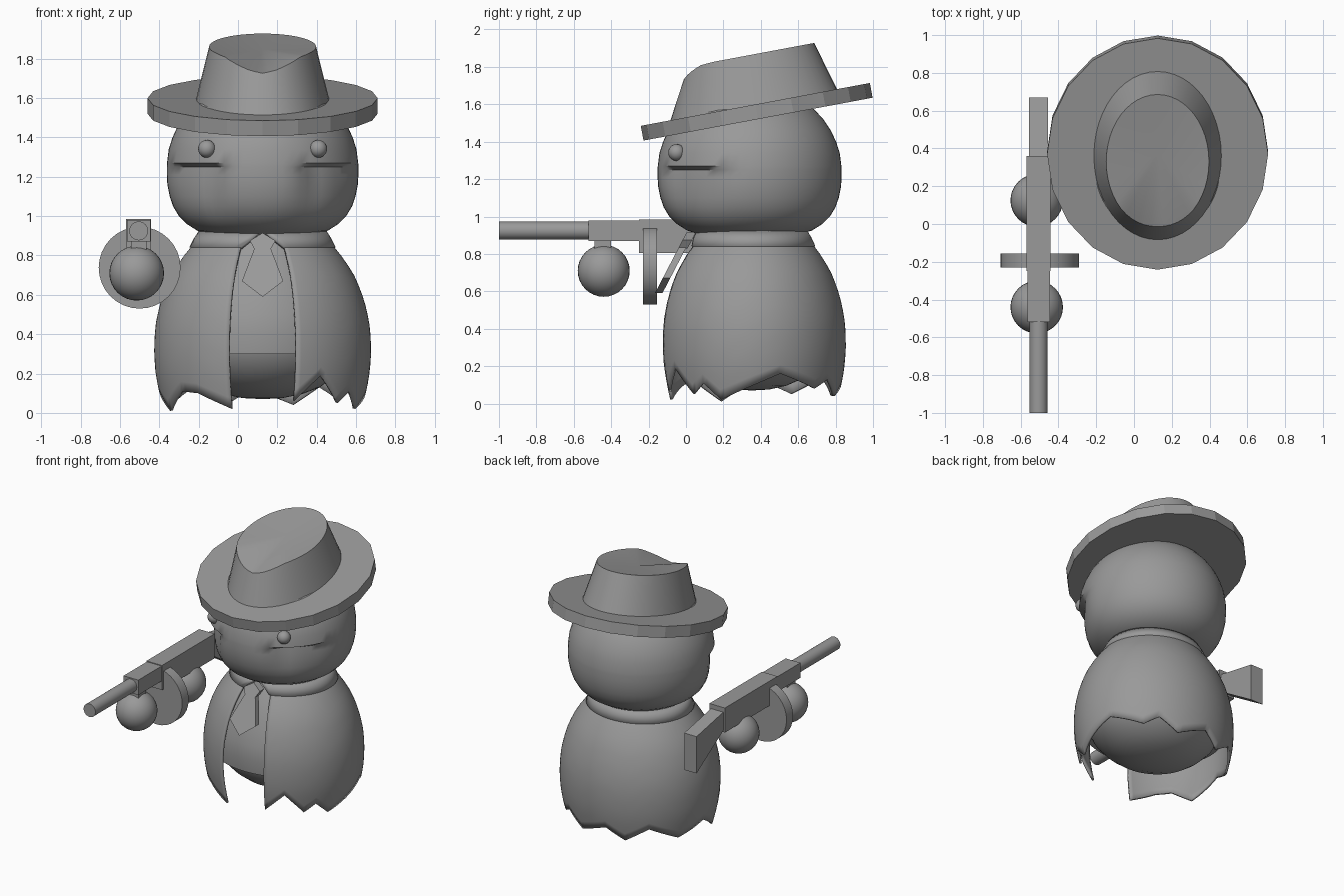
import bpy, bmesh, math
from mathutils import Vector, Matrix

if "Cube" in bpy.data.objects:
    bpy.data.objects.remove(bpy.data.objects["Cube"])

grey = bpy.data.materials.new("plain grey")
grey.diffuse_color = (0.32, 0.32, 0.32, 1)
grey.use_nodes = True
grey.node_tree.nodes["Principled BSDF"].inputs["Base Color"].default_value = grey.diffuse_color
CX, CY = 0.125, 0.353          # axis of the figure


def finish(name, bm, smooth=None):
    bmesh.ops.remove_doubles(bm, verts=bm.verts, dist=1e-5)
    bmesh.ops.recalc_face_normals(bm, faces=bm.faces)
    me = bpy.data.meshes.new(name)
    bm.to_mesh(me)
    bm.free()
    me.materials.append(grey)
    ob = bpy.data.objects.new(name, me)
    bpy.context.collection.objects.link(ob)
    if smooth:
        bpy.ops.object.select_all(action='DESELECT')
        ob.select_set(True)
        bpy.context.view_layer.objects.active = ob
        bpy.ops.object.shade_smooth_by_angle(angle=math.radians(smooth))
    return ob


def interp(pts, x):
    for (x0, y0), (x1, y1) in zip(pts, pts[1:]):
        if x <= x1:
            return y0 + (y1 - y0) * max(0, x - x0) / (x1 - x0)
    return pts[-1][1]


def around(a, r, z, ys=0.91, cy=CY):
    """Point at angle a (degrees from the front, positive to +x)."""
    a = math.radians(a)
    return (CX + r * math.sin(a), cy - r * ys * math.cos(a), z)


def grid(name, rows, angles, f, wrap=False, caps=False, smooth=40):
    bm = bmesh.new()
    vs = [[bm.verts.new(f(a, i)) for a in angles] for i in range(rows)]
    n = len(angles)
    for i in range(rows - 1):
        for j in range(n if wrap else n - 1):
            k = (j + 1) % n
            bm.faces.new((vs[i][j], vs[i][k], vs[i + 1][k], vs[i + 1][j]))
    if caps:
        bm.faces.new(vs[0])
        bm.faces.new(vs[-1])
    return finish(name, bm, smooth)


def solidify(ob, t, offset=-1):
    m = ob.modifiers.new("thickness", 'SOLIDIFY')
    m.thickness, m.offset = t, offset


def box(name, x, y, z):
    bm = bmesh.new()
    bmesh.ops.create_cube(bm, size=1)
    for v in bm.verts:
        v.co = [(lo + hi) / 2 + c * (hi - lo) for c, (lo, hi) in zip(v.co, (x, y, z))]
    return finish(name, bm)


def ball(name, c, r, seg=32):
    bm = bmesh.new()
    bmesh.ops.create_uvsphere(bm, u_segments=seg, v_segments=seg // 2, radius=r,
                              matrix=Matrix.Translation(c))
    return finish(name, bm, 60)


def rod_y(name, x, z, y0, y1, r, seg):
    bm = bmesh.new()
    bmesh.ops.create_cone(bm, cap_ends=True, segments=seg, radius1=r, radius2=r, depth=y1 - y0,
                          matrix=Matrix.Translation((x, (y0 + y1) / 2, z)) @ Matrix.Rotation(math.pi / 2, 4, 'X'))
    return finish(name, bm, 40)


full = [i * 7.5 for i in range(48)]

# Inner body and vest
body = [(0.07, 0.0), (0.075, 0.1), (0.095, 0.2), (0.13, 0.29), (0.18, 0.36), (0.24, 0.42),
        (0.32, 0.46), (0.42, 0.475), (0.55, 0.45), (0.7, 0.39), (0.82, 0.32), (0.95, 0.25)]
grid("body", len(body), full, lambda a, i: around(a, body[i][1], body[i][0]), wrap=True)
vest = [(0.3, 0.45), (0.3, 0.495), (0.4, 0.505), (0.5, 0.49), (0.6, 0.457), (0.7, 0.415), (0.8, 0.36), (0.88, 0.3)]
grid("vest", len(vest), full, lambda a, i: around(a, vest[i][1], vest[i][0]), wrap=True)

# Open cloak with a ragged hem
cloak = [(0.0, 0.5), (0.08, 0.52), (0.15, 0.535), (0.22, 0.546), (0.3, 0.551), (0.38, 0.55), (0.46, 0.542),
         (0.54, 0.525), (0.62, 0.5), (0.7, 0.465), (0.78, 0.415), (0.86, 0.35), (0.9, 0.31)]
hem = [(18, 0.06), (33, 0.19), (48, 0.05), (57, 0.11), (69, 0.02), (108, 0.16), (135, 0.08), (147, 0.13),
       (162, 0.04), (186, 0.12), (201, 0.04), (219, 0.14), (243, 0.05), (267, 0.13), (291, 0.01),
       (309, 0.11), (321, 0.10), (342, 0.02)]


def cloak_point(a, i):
    low = interp(hem, a)
    z = low + (0.9 - low) * i / 16
    return around(a, interp(cloak, z), z)


solidify(grid("cloak", 17, [18 + 3 * i for i in range(109)], cloak_point), 0.015)

# Collar whose two points meet above the tie
col = [(0.842, 0.372, 17), (0.885, 0.35, 9), (0.925, 0.325, 1)]


def collar_point(u, i):
    z, r, gap = col[i]
    return around(gap + (360 - 2 * gap) * u, r, z)


solidify(grid("collar", 3, [i / 60 for i in range(61)], collar_point), 0.02)


# Tie: knot and blade extruded from flat outlines, leaning down the chest
def plate(name, pts, depth):
    bm = bmesh.new()
    f = bm.faces.new([bm.verts.new(p) for p in pts])
    ext = bmesh.ops.extrude_face_region(bm, geom=[f])
    for v in ext["geom"]:
        if isinstance(v, bmesh.types.BMVert):
            v.co.y += depth
    return finish(name, bm)


def tie_shape(pts):
    return [(CX + x, -0.01 - (0.89 - z) * 0.52, z) for x, z in pts]


plate("tie_blade", tie_shape([(-0.04, 0.84), (-0.105, 0.67), (0, 0.59), (0.105, 0.67), (0.04, 0.84)]), 0.04)
plate("tie_knot", tie_shape([(-0.065, 0.875), (-0.04, 0.83), (0.04, 0.83), (0.065, 0.875), (0, 0.915)]), 0.05)

# Head with dented cheeks either side of the muzzle
head = [(0.9, 0.25), (0.925, 0.33), (0.96, 0.385), (1.0, 0.425), (1.05, 0.455), (1.1, 0.472), (1.16, 0.484),
        (1.21, 0.487), (1.25, 0.487), (1.27, 0.486), (1.34, 0.477), (1.4, 0.458), (1.46, 0.43),
        (1.52, 0.39), (1.57, 0.345), (1.62, 0.27), (1.65, 0.18), (1.67, 0.0)]


def head_point(a, i):
    z, r = head[i]
    side = abs((a + 180) % 360 - 180)
    across = interp([(18, 0), (36, 1), (60, 0.7), (82, 0)], side)
    down = interp([(0.95, 0), (1.16, 0.8), (1.25, 1), (1.27, 0)], z)
    return around(a, r - 0.05 * across * down, z, 1.01, 0.34)


grid("head", len(head), [i * 6 for i in range(60)], head_point, wrap=True, smooth=50)
for s, side in ((-1, "left"), (1, "right")):
    ball(side + "_eye", (CX + s * 0.283, -0.05, 1.342), 0.045, 20)

# Tilted hat: faceted brim and pinched crown
tilt = Matrix.Translation((CX, 0.378, 1.56)) @ Matrix.Rotation(math.radians(10.6), 4, 'X')


def hat_point(a, rx, ry, w, cy=0.0):
    a = math.radians(a)
    return tilt @ Vector((rx * math.sin(a), cy - ry * math.cos(a), w))


grid("hat_brim", 2, [i * 18 for i in range(20)],
     lambda a, i: hat_point(a, 0.585, 0.623, (-0.04, 0.04)[i]), wrap=True, caps=True, smooth=15)


def crown_point(a, i):
    if i == 0:
        return hat_point(a, 0.34, 0.457, 0.03, -0.01)
    side = abs((a + 180) % 360 - 180)
    rim = interp([(0, 0.235), (15, 0.25), (45, 0.30), (60, 0.305), (180, 0.305)], side)
    if i == 1:
        return hat_point(a, 0.272, 0.362, rim, 0.008)
    return hat_point(a, 0, 0, 0.285, 0.05)


grid("hat_crown", 3, full, crown_point, wrap=True, smooth=35)

# Gun
GX = -0.505
rod_y("barrel", GX, 0.925, -1.0, -0.5, 0.048, 24)
box("fore_end", (GX - 0.06, GX + 0.06), (-0.52, -0.24), (0.87, 0.98))
box("receiver", (GX - 0.063, GX + 0.063), (-0.25, 0.36), (0.805, 0.985))
box("front_grip", (GX - 0.04, GX + 0.04), (-0.49, -0.4), (0.78, 0.88))
box("rear_grip", (GX - 0.04, GX + 0.04), (0.08, 0.17), (0.7, 0.82))
rod_y("drum_magazine", -0.5, 0.738, -0.23, -0.155, 0.208, 32)

# Flared stock
stock = box("stock", (GX - 0.05, GX + 0.05), (0.34, 0.67), (0, 1))
for v in stock.data.vertices:
    top = v.co.z > 0.5
    v.co.z = (0.89 if top else 0.62) if v.co.y > 0.5 else (0.955 if top else 0.83)

# Round hands
ball("front_hand", (-0.515, -0.44, 0.71), 0.139)
ball("rear_hand", (-0.515, 0.125, 0.70), 0.139)
